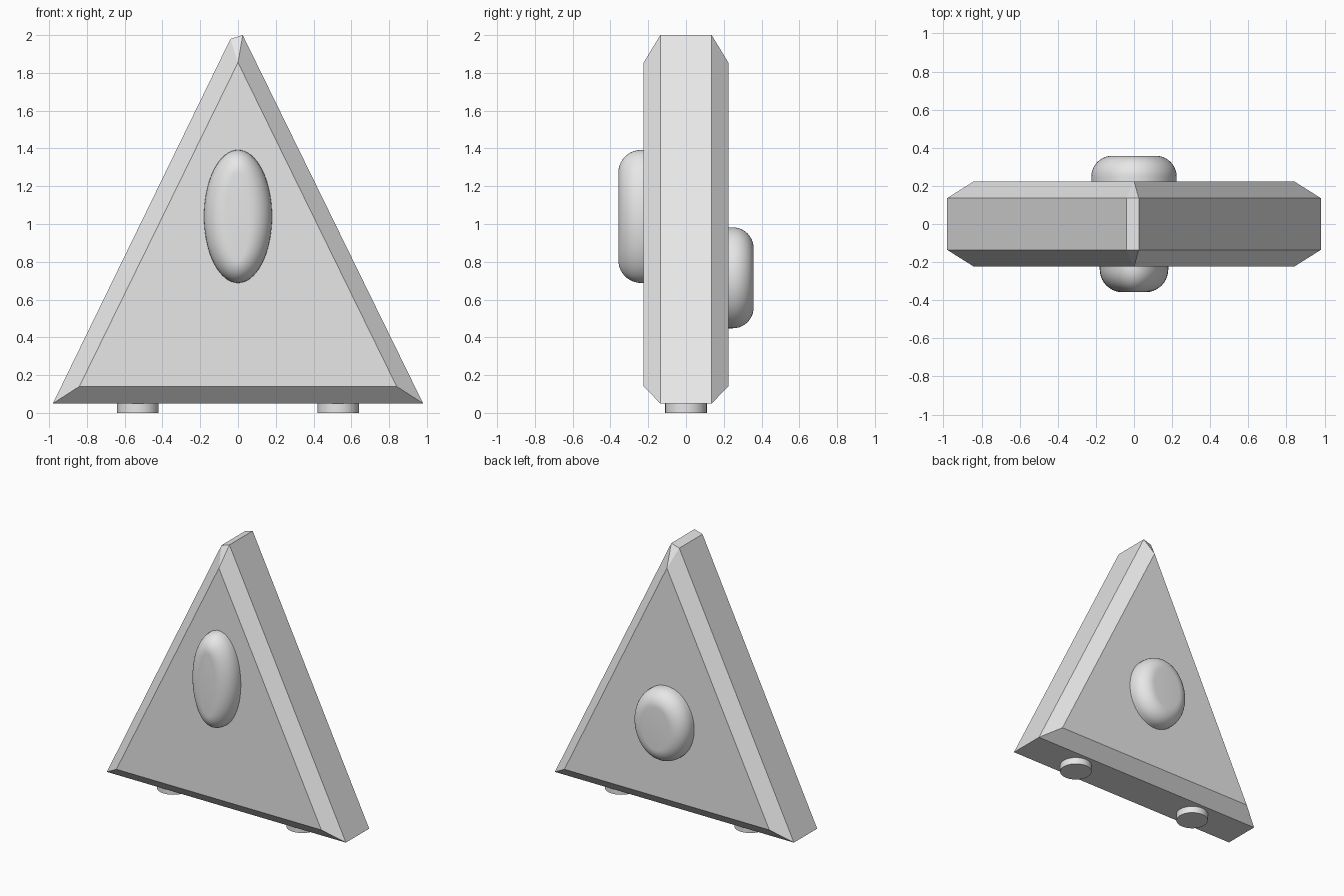
import bpy, bmesh, math

if "Cube" in bpy.data.objects:
    bpy.data.objects.remove(bpy.data.objects["Cube"])

grey = bpy.data.materials.new("light_grey")
grey.diffuse_color = (0.8, 0.8, 0.8, 1)
grey.use_nodes = True
grey.node_tree.nodes["Principled BSDF"].inputs["Base Color"].default_value = grey.diffuse_color


def make(name, bm, smooth=False):
    bmesh.ops.recalc_face_normals(bm, faces=bm.faces)
    me = bpy.data.meshes.new(name)
    bm.to_mesh(me)
    bm.free()
    me.materials.append(grey)
    ob = bpy.data.objects.new(name, me)
    bpy.context.collection.objects.link(ob)
    if smooth:
        bpy.ops.object.select_all(action='DESELECT')
        ob.select_set(True)
        bpy.context.view_layer.objects.active = ob
        bpy.ops.object.shade_smooth_by_angle(angle=math.radians(40))
    return ob


# Triangular body: outer rim band, chamfered to a smaller face front and back
bm = bmesh.new()
rim = [(-0.98, 0.05), (0.98, 0.05), (0.025, 2.0), (-0.04, 1.98)]
face = [(-0.84, 0.14), (0.84, 0.14), (0.0, 1.855)]
sides = []
for s in (-1, 1):
    r = [bm.verts.new((x, s * 0.136, z)) for x, z in rim]
    f = [bm.verts.new((x, s * 0.224, z)) for x, z in face]
    bm.faces.new(f)
    bm.faces.new((r[0], r[1], f[1], f[0]))
    bm.faces.new((r[1], r[2], f[2], f[1]))
    bm.faces.new((r[2], r[3], f[2]))
    bm.faces.new((r[3], r[0], f[0], f[2]))
    sides.append(r)
a, b = sides
for i in range(4):
    j = (i + 1) % 4
    bm.faces.new((a[i], a[j], b[j], b[i]))
make("triangle_body", bm)


def button(name, side, zc, rx, rz, rnd, n=64, steps=10):
    """Oval pad on the body face with a rounded rim and flat top."""
    bm = bmesh.new()
    y0, y1 = 0.215, 0.358
    profile = [(0, y0)]
    for k in range(steps + 1):
        t = k / steps * math.pi / 2
        profile.append((rnd * (1 - math.cos(t)), y1 - rnd * (1 - math.sin(t))))
    rings = []
    for inset, y in profile:
        rings.append([bm.verts.new(((rx - inset) * math.cos(u), side * y,
                                    zc + (rz - inset) * math.sin(u)))
                      for u in (2 * math.pi * i / n for i in range(n))])
    for p, q in zip(rings, rings[1:]):
        for i in range(n):
            j = (i + 1) % n
            bm.faces.new((p[i], p[j], q[j], q[i]))
    bm.faces.new(rings[-1])
    bm.faces.new(rings[0])
    make(name, bm, True)


button("front_button", -1, 1.04, 0.18, 0.352, 0.12)
button("back_button", 1, 0.715, 0.224, 0.267, 0.11)

# Round feet
for name, x in (("left_foot", -0.53), ("right_foot", 0.53)):
    bm = bmesh.new()
    bmesh.ops.create_cone(bm, cap_ends=True, segments=48, radius1=0.11,
                          radius2=0.11, depth=0.06)
    bmesh.ops.translate(bm, verts=bm.verts, vec=(x, 0, 0.03))
    make(name, bm, True)
